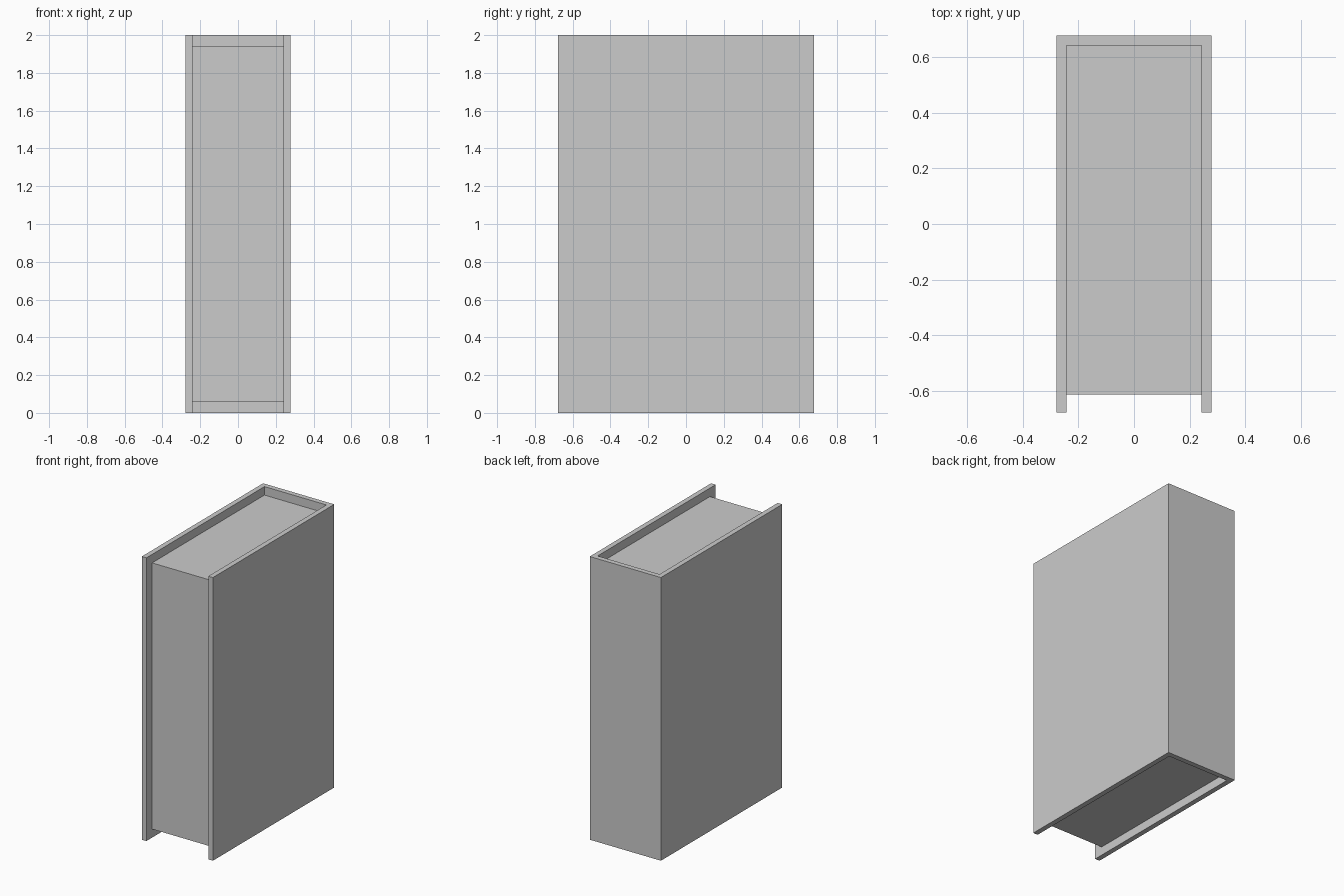
import bpy
import bmesh

default_cube = bpy.data.objects.get("Cube")
if default_cube:
    bpy.data.objects.remove(default_cube, do_unlink=True)

# One plain grey for the whole book
grey = bpy.data.materials.new("plain grey")
grey.use_nodes = True
colour = (0.6, 0.6, 0.6, 1.0)
grey.diffuse_color = colour
grey.node_tree.nodes["Principled BSDF"].inputs["Base Color"].default_value = colour


def extrude_profile(name, outline, bottom, top):
    """Stand a flat outline at the bottom height and extrude it to the top."""
    bm = bmesh.new()
    face = bm.faces.new([bm.verts.new((x, y, bottom)) for x, y in outline])
    result = bmesh.ops.extrude_face_region(bm, geom=[face], use_keep_orig=True)
    moved = [v for v in result["geom"] if isinstance(v, bmesh.types.BMVert)]
    bmesh.ops.translate(bm, verts=moved, vec=(0, 0, top - bottom))
    bmesh.ops.recalc_face_normals(bm, faces=bm.faces)
    mesh = bpy.data.meshes.new(name)
    bm.to_mesh(mesh)
    bm.free()
    mesh.materials.append(grey)
    obj = bpy.data.objects.new(name, mesh)
    bpy.context.collection.objects.link(obj)
    return obj


half_width, half_depth, height = 0.278, 0.677, 2.0
board = 0.036
inner_x, inner_y = half_width - board, half_depth - board
page_front = -0.613
page_inset = 0.06

# Cover: two boards joined by the spine at the back
right_half = [(-inner_x, inner_y), (-inner_x, -half_depth),
              (-half_width, -half_depth), (-half_width, half_depth)]
left_half = [(-x, y) for x, y in reversed(right_half)]
extrude_profile("cover", right_half + left_half, 0, height)

# Page block: recessed at the front, top and bottom
extrude_profile("page_block",
                [(-inner_x, page_front), (inner_x, page_front),
                 (inner_x, inner_y), (-inner_x, inner_y)],
                page_inset, height - page_inset)
